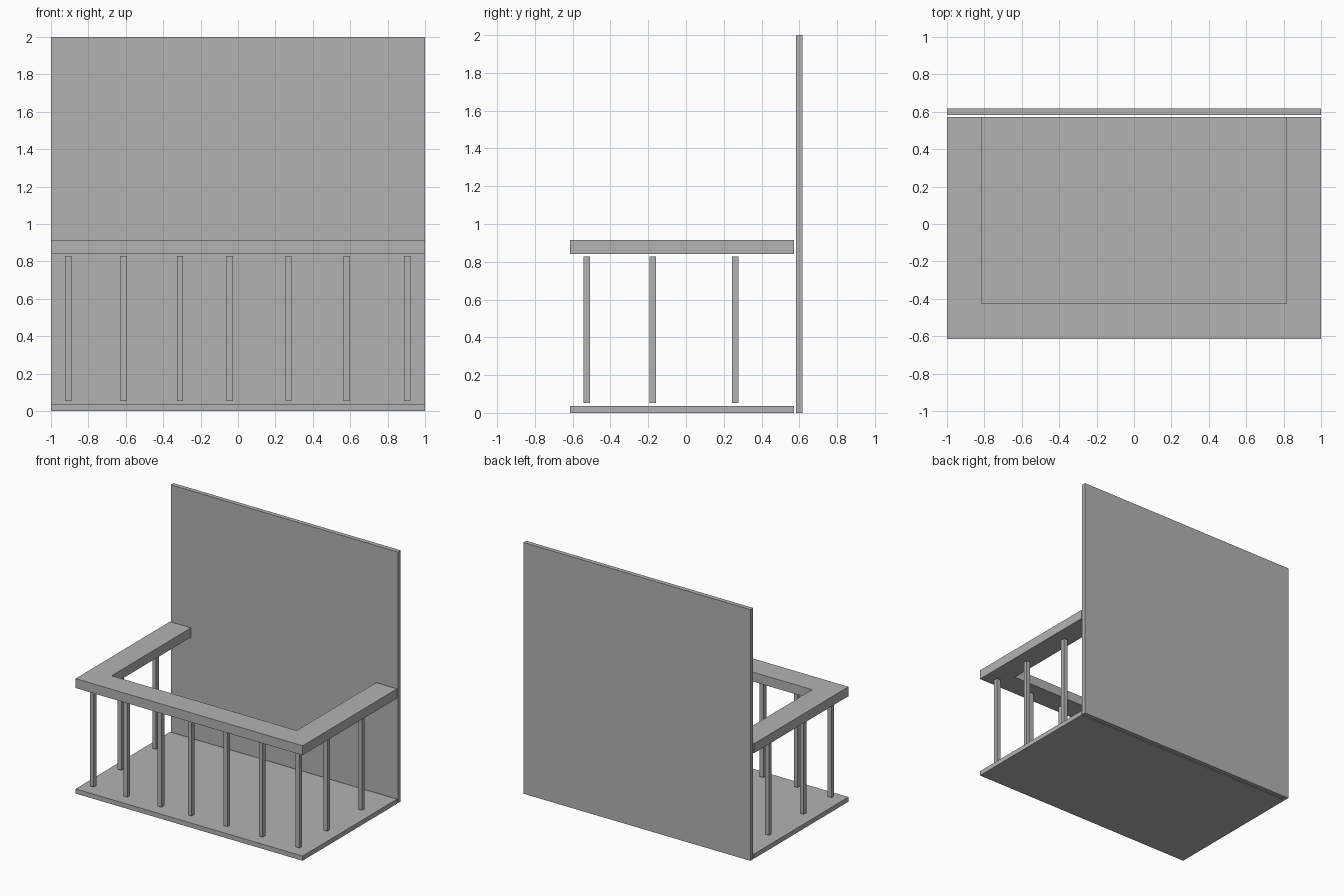
import bpy
import bmesh
from mathutils import Vector

cube = bpy.data.objects.get("Cube")
if cube:
    bpy.data.objects.remove(cube, do_unlink=True)

grey = bpy.data.materials.new("plain_grey")
grey.use_nodes = True
colour = (0.45, 0.45, 0.45, 1)
grey.diffuse_color = colour
grey.node_tree.nodes["Principled BSDF"].inputs["Base Color"].default_value = colour


def add_object(name, bm):
    bmesh.ops.recalc_face_normals(bm, faces=bm.faces)
    mesh = bpy.data.meshes.new(name)
    bm.to_mesh(mesh)
    bm.free()
    mesh.materials.append(grey)
    obj = bpy.data.objects.new(name, mesh)
    bpy.context.collection.objects.link(obj)
    return obj


def box(name, low, high):
    low, high = Vector(low), Vector(high)
    bm = bmesh.new()
    bmesh.ops.create_cube(bm, size=1)
    bmesh.ops.scale(bm, vec=high - low, verts=bm.verts)
    bmesh.ops.translate(bm, vec=(low + high) / 2, verts=bm.verts)
    return add_object(name, bm)


def prism(name, outline, bottom, top):
    bm = bmesh.new()
    face = bm.faces.new([bm.verts.new((x, y, bottom)) for x, y in outline])
    lifted = bmesh.ops.extrude_face_region(bm, geom=[face])["geom"]
    verts = [v for v in lifted if isinstance(v, bmesh.types.BMVert)]
    bmesh.ops.translate(bm, vec=(0, 0, top - bottom), verts=verts)
    return add_object(name, bm)


FRONT, BACK = -0.615, 0.573

# Floor slab and tall back wall, with a narrow gap between them
box("floor", (-1, FRONT, 0), (1, BACK, 0.037))
box("back_wall", (-1, 0.583, 0), (1, 0.618, 2))

# U-shaped handrail, open towards the wall
half = [(1, FRONT), (1, BACK), (0.815, BACK), (0.815, -0.425)]
outline = half + [(-x, y) for x, y in reversed(half)]
prism("handrail", outline, 0.84, 0.915)


# Square posts floating just clear of floor and handrail
def post(name, x, y, r=0.017):
    box(name, (x - r, y - r, 0.053), (x + r, y + r, 0.828))


for i, x in enumerate((-0.908, -0.61, -0.31, -0.045, 0.27, 0.58, 0.905)):
    post(f"front_post_{i + 1}", x, -0.526)
for side, x in (("right", -0.908), ("left", 0.905)):
    for i, y in enumerate((-0.177, 0.26)):
        post(f"{side}_post_{i + 1}", x, y)
